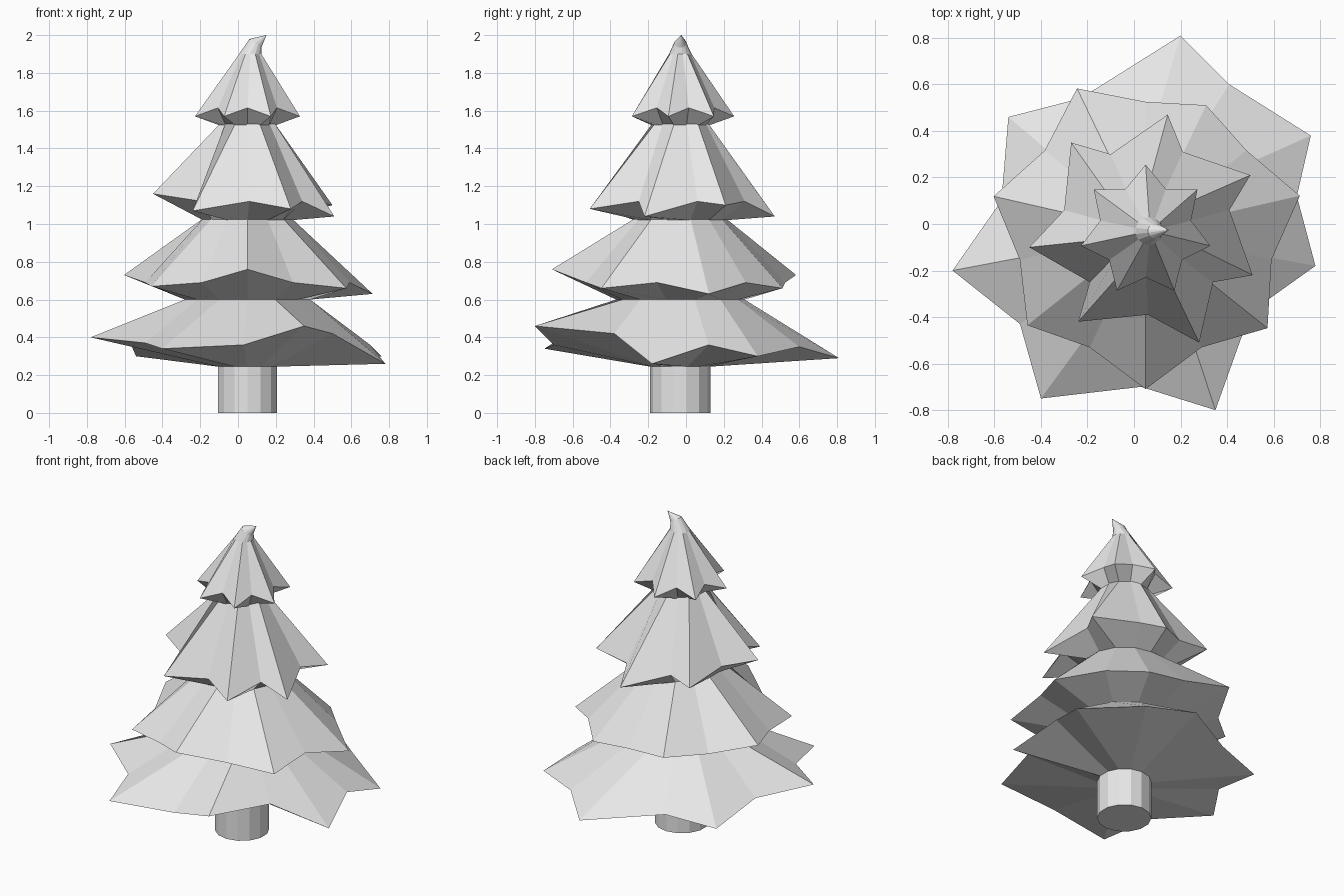
import bpy
import bmesh
import math

SIDES = 14
CENTRE_X, CENTRE_Y = 0.05, -0.03

old_cube = bpy.data.objects.get("Cube")
if old_cube:
    bpy.data.objects.remove(old_cube, do_unlink=True)

# Single pale grey material
grey = bpy.data.materials.new("pale_grey")
grey.use_nodes = True
colour = (0.8, 0.8, 0.8, 1)
grey.diffuse_color = colour
grey.node_tree.nodes["Principled BSDF"].inputs["Base Color"].default_value = colour


def ring(radius, height, centre_x=CENTRE_X, tilt=0):
    """Level or tilted ring, clockwise from the back."""
    points = []
    for i in range(SIDES):
        angle = math.pi / 2 - math.tau * i / SIDES
        dx, dy = radius * math.cos(angle), radius * math.sin(angle)
        points.append((centre_x + dx, CENTRE_Y + dy, height - dx * tilt))
    return points


def star(radii, heights):
    """Regular star whose points take a radius and height each."""
    rows = [ring(r, z) for r, z in zip(radii, heights)]
    return [row[i] for i, row in enumerate(rows)]


def loft(name, rings, apex=None):
    """Flat-shaded skin through the rings, closed below and above."""
    bm = bmesh.new()
    loops = [[bm.verts.new(p) for p in points] for points in rings]
    for low, high in zip(loops, loops[1:]):
        for i in range(SIDES):
            j = (i + 1) % SIDES
            bm.faces.new((low[i], low[j], high[j], high[i]))
    bm.faces.new(loops[0])
    if apex:
        tip = bm.verts.new(apex)
        for i in range(SIDES):
            bm.faces.new((loops[-1][i], loops[-1][(i + 1) % SIDES], tip))
    else:
        bm.faces.new(loops[-1])
    bmesh.ops.recalc_face_normals(bm, faces=bm.faces)
    mesh = bpy.data.meshes.new(name)
    bm.to_mesh(mesh)
    bm.free()
    mesh.materials.append(grey)
    obj = bpy.data.objects.new(name, mesh)
    bpy.context.collection.objects.link(obj)
    return obj


# Trunk
loft("trunk", [ring(0.16, 0), ring(0.16, 0.25)])

# Lowest branches: uneven star, tips alternating with notches
lowest_star = [
    (0.2, 0.81, 0.29), (0.41, 0.6, 0.35),
    (0.76, 0.38, 0.3), (0.7, 0.12, 0.36),
    (0.78, -0.18, 0.26), (0.5, -0.38, 0.42),
    (0.35, -0.8, 0.46), (0.03, -0.7, 0.36),
    (-0.4, -0.75, 0.34), (-0.49, -0.43, 0.37),
    (-0.78, -0.2, 0.4), (-0.57, 0.1, 0.37),
    (-0.54, 0.46, 0.3), (-0.23, 0.54, 0.34),
]
loft("lowest_branches", [ring(0.16, 0.245), lowest_star, ring(0.34, 0.6)])

# Lower middle branches: even star with varied heights
tip_radii = (0.6, 0.68, 0.67, 0.68, 0.65, 0.67, 0.68)
tip_heights = (0.66, 0.63, 0.66, 0.76, 0.67, 0.73, 0.73)
radii, heights = [], []
for tip_radius, tip_height in zip(tip_radii, tip_heights):
    radii += [0.555, tip_radius]
    heights += [0.69, tip_height]
loft("lower_middle_branches",
     [ring(0.34, 0.6), star(radii, heights), ring(0.24, 1.03)])

# Upper middle branches: uneven star
upper_star = [
    (0.145, 0.47, 1.04), (0.21, 0.31, 1.12),
    (0.5, 0.21, 1.1), (0.41, 0.06, 1.12),
    (0.51, -0.22, 1.04), (0.34, -0.25, 1.12),
    (0.28, -0.51, 1.08), (0.06, -0.39, 1.12),
    (-0.24, -0.42, 1.07), (-0.19, -0.25, 1.12),
    (-0.45, -0.1, 1.16), (-0.3, 0.06, 1.14),
    (-0.27, 0.35, 1.1), (-0.1, 0.3, 1.12),
]
loft("upper_middle_branches",
     [ring(0.24, 1.02), upper_star, ring(0.15, 1.53)])

# Top branches with a bent tip
top_star = star([0.285, 0.2] * 7, [1.57, 1.615] * 7)
loft("top_branches",
     [ring(0.145, 1.52), top_star, ring(0.06, 1.9, 0.065),
      ring(0.033, 1.957, 0.092, 0.7)],
     apex=(0.15, -0.025, 2))
